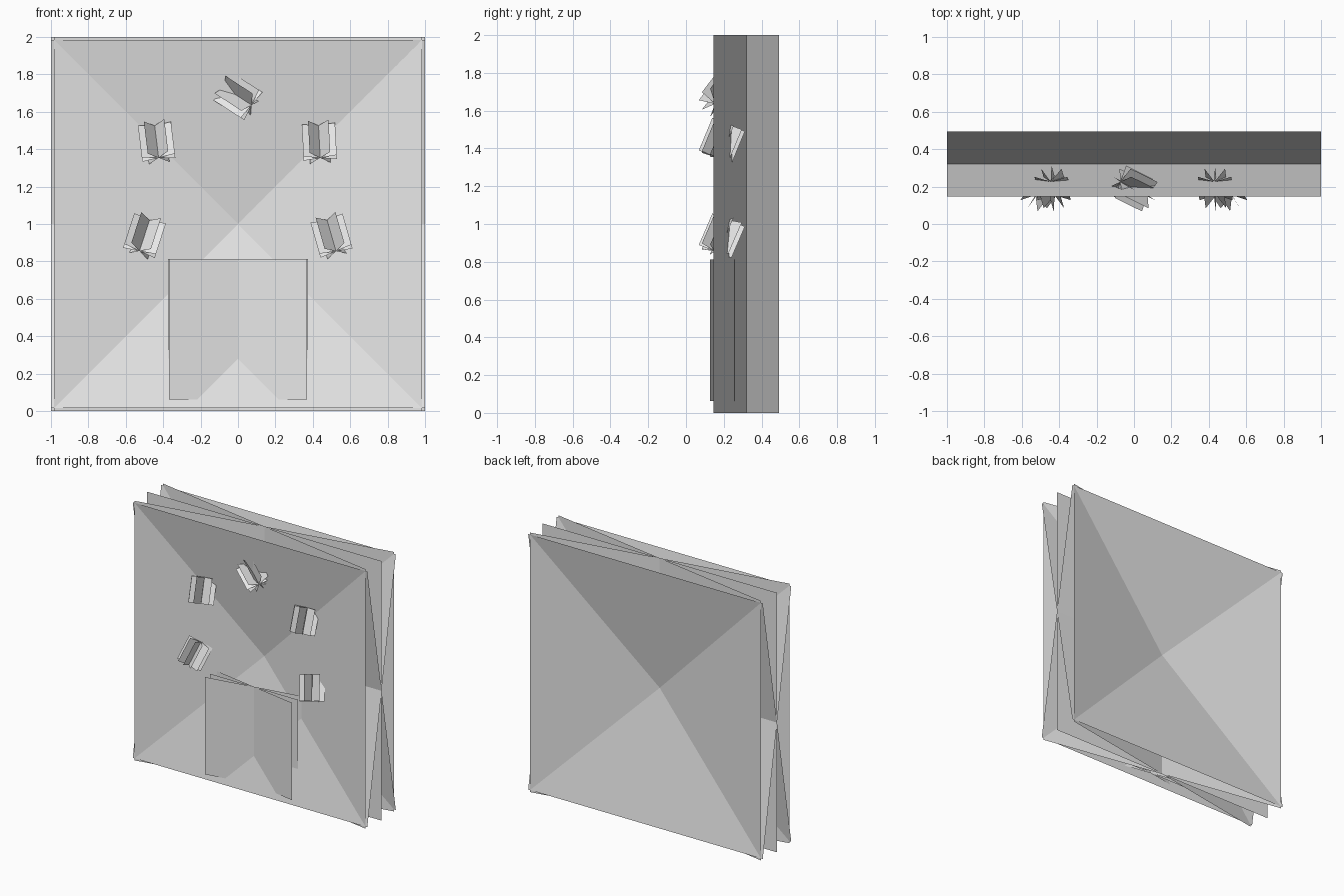
import bpy
import bmesh
from math import radians
from mathutils import Euler, Matrix, Vector

default = bpy.data.objects.get("Cube")
if default:
    bpy.data.objects.remove(default, do_unlink=True)

grey = bpy.data.materials.new("plain_grey")
grey.use_nodes = True
grey.diffuse_color = (0.8, 0.8, 0.8, 1)
grey.node_tree.nodes["Principled BSDF"].inputs["Base Color"].default_value = (0.8, 0.8, 0.8, 1)


def crossed_cards(name, size, centre, spins, pose=(0, 0, 0)):
    """Square upright cards sharing one centre, each turned by (axis, degrees)."""
    bm = bmesh.new()
    h = size / 2
    base = Matrix.Translation(Vector(centre)) @ Euler([radians(a) for a in pose]).to_matrix().to_4x4()
    for axis, angle in spins:
        m = base @ Matrix.Rotation(radians(angle), 4, axis)
        corners = [(-h, 0, -h), (h, 0, -h), (h, 0, h), (-h, 0, h)]
        bm.faces.new([bm.verts.new(m @ Vector(c)) for c in corners])
    mesh = bpy.data.meshes.new(name)
    bm.to_mesh(mesh)
    bm.free()
    mesh.materials.append(grey)
    obj = bpy.data.objects.new(name, mesh)
    bpy.context.collection.objects.link(obj)
    return obj


# Large panel: a flat card crossed by cards tilted about both of its axes
TILT = 10
crossed_cards("main_panel", 2, (0, 0.32, 1),
              [("Z", 0), ("Z", TILT), ("Z", -TILT), ("X", TILT), ("X", -TILT)])

# Lower panel: a flat card crossed by two cards turned about the vertical
crossed_cards("lower_panel", 0.75, (0, 0.193, 0.438),
              [("Z", 0), ("Z", TILT), ("Z", -TILT)])

# Tufts: cards fanned around an axis leaning back, each tuft rolled differently
fan = [("Z", 90 + 36 * i) for i in range(5)]
tufts = {
    "top_tuft": (0, 1.683, -57),
    "upper_left_tuft": (0.435, 1.44, -3),
    "upper_right_tuft": (-0.435, 1.44, -7),
    "lower_left_tuft": (0.5, 0.938, -16),
    "lower_right_tuft": (-0.5, 0.938, 18),
}
for name, (x, z, roll) in tufts.items():
    crossed_cards(name, 0.187, (x, 0.19, z), fan, (-22.5, roll, 0))
